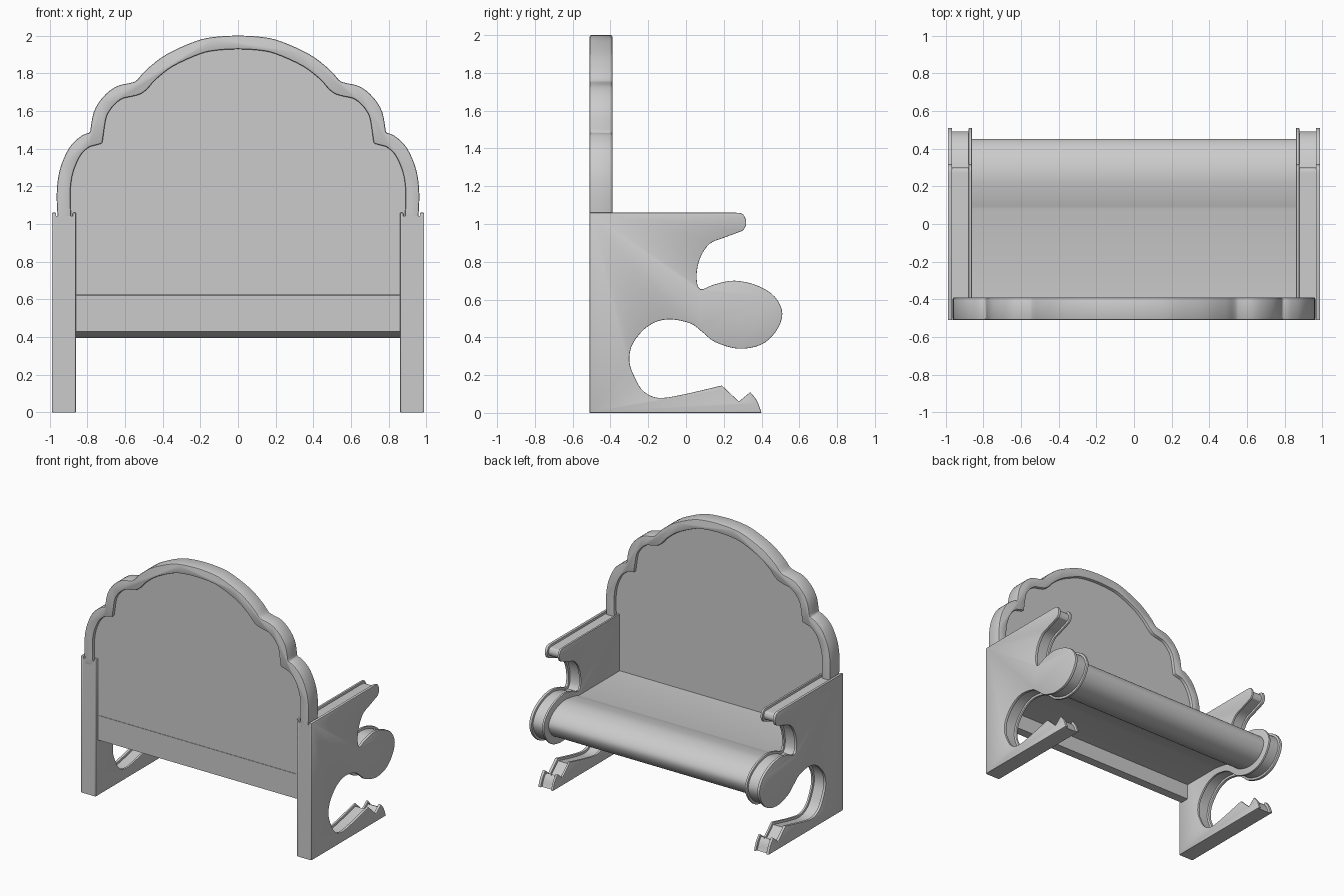
import bpy, bmesh
from mathutils import Vector

if "Cube" in bpy.data.objects:
    bpy.data.objects.remove(bpy.data.objects["Cube"], do_unlink=True)


def spline(*runs, steps=4):
    """Smooth curve through each run of points; corners stay where runs meet."""
    out = []
    for run in runs:
        p = [Vector(q) for q in run]
        p = [p[0]] + p + [p[-1]]
        for a, b, c, d in zip(p, p[1:], p[2:], p[3:]):
            for i in range(steps):
                t = i / steps
                out.append(0.5 * (2 * b + (c - a) * t + (2 * a - 5 * b + 4 * c - d) * t**2
                                  + (3 * b - a - 3 * c + d) * t**3))
        out.append(p[-1])
    return [q for i, q in enumerate(out) if i == 0 or (q - out[i - 1]).length > 1e-4]


def inset(path, dist):
    """Shift an open path to its right-hand side."""
    out = []
    for i, p in enumerate(path):
        d1 = (p - path[max(i - 1, 0)]).normalized()
        d2 = (path[min(i + 1, len(path) - 1)] - p).normalized()
        n1, n2 = Vector((d1.y, -d1.x)), Vector((d2.y, -d2.x))
        n = (n1 + n2).normalized()
        out.append(p + n * dist / max(n.dot(n2 if n2.length else n1), 0.6))
    return out


def prism(name, pts, axis, lo, hi, bevel=0.0):
    """Extrude an outline along x or y, with softened edges."""
    bm = bmesh.new()
    place = (lambda p, k: (k, p[0], p[1])) if axis == "x" else (lambda p, k: (p[0], k, p[1]))
    a = [bm.verts.new(place(p, lo)) for p in pts]
    b = [bm.verts.new(place(p, hi)) for p in pts]
    bm.faces.new(a)
    bm.faces.new(b)
    for i in range(len(pts)):
        j = (i + 1) % len(pts)
        bm.faces.new((a[i], a[j], b[j], b[i]))
    bmesh.ops.recalc_face_normals(bm, faces=bm.faces)
    if bevel:
        sharp = [e for e in bm.edges if e.calc_face_angle(0) > 1]
        bmesh.ops.bevel(bm, geom=sharp, offset=bevel, segments=2, profile=0.5,
                        affect="EDGES", clamp_overlap=True)
    mesh = bpy.data.meshes.new(name)
    bm.to_mesh(mesh)
    bm.free()
    obj = bpy.data.objects.new(name, mesh)
    bpy.context.collection.objects.link(obj)
    bpy.ops.object.select_all(action="DESELECT")
    obj.select_set(True)
    bpy.context.view_layer.objects.active = obj
    bpy.ops.object.shade_smooth_by_angle(angle=0.6)
    return obj


# Side outline (y, z): arm tip, scroll, round opening, notched foot
side = spline(
    [(.26, 1.06), (.3, 1.053), (.319, 1.01), (.305, .97), (.275, .955), (.2, .927),
     (.125, .895), (.075, .82), (.056, .725), (.075, .655), (.15, .68), (.255, .7),
     (.375, .675), (.47, .615), (.51, .525), (.475, .43), (.395, .36), (.275, .34),
     (.155, .375), (.09, .425), (.02, .475), (-.1, .495), (-.2, .46), (-.28, .37),
     (-.3, .275), (-.27, .185), (-.225, .115), (-.15, .08), (-.035, .093), (.19, .145)],
    [(.19, .145), (.28, .06)], [(.28, .06), (.34, .11)],
    [(.34, .11), (.375, .065), (.4, 0)])

GROOVE = 0.018
core = [Vector((p.x, max(p.y, 0))) for p in inset(side, GROOVE)]
lip_outline = [(-.51, 0), (-.51, 1.06)] + side
core_outline = [(-.51, 0), (-.51, 1.06 - GROOVE)] + core

# Each side is a recessed core between two thin edge plates
for label, s in (("right", -1), ("left", 1)):
    prism(label + "_side_core", core_outline, "x", s * .868, s * .978)
    prism(label + "_side_outer_plate", lip_outline, "x", s * .965, s * .987, .004)
    prism(label + "_side_inner_plate", lip_outline, "x", s * .86, s * .877, .004)

# Scalloped arch (x, z) from the centre to the right, then mirrored
half = spline(
    [(0, 2), (.11, 1.994), (.22, 1.972), (.38, 1.9), (.485, 1.82), (.535, 1.765),
     (.565, 1.75), (.645, 1.73), (.715, 1.675), (.765, 1.595), (.785, 1.485)],
    [(.785, 1.485), (.83, 1.468), (.895, 1.405), (.945, 1.29), (.962, 1.16), (.955, 1)])
arch = [Vector((-p.x, p.y)) for p in reversed(half[1:])] + half
prism("backrest_rim", arch + inset(arch, .072)[::-1], "y", -.51, -.39, .014)

# Flat infill panel inside the arch, and the rail under it
prism("backrest_panel", inset(arch, .04) + [(.87, .98), (.87, .622), (-.87, .622), (-.87, .98)],
      "y", -.485, -.415)
prism("back_rail", [(-.87, .43), (-.87, .62), (.87, .62), (.87, .43)], "y", -.485, -.415)

# Seat board ending in a rounded front roll
seat = spline([(.08, .62), (.15, .638), (.255, .65), (.35, .63), (.42, .585), (.452, .525),
               (.425, .455), (.365, .41), (.275, .395), (.18, .42), (.12, .46), (.05, .52),
               (-.1, .55)])
prism("seat_with_roll", seat + [(-.42, .55), (-.42, .62)], "x", -.87, .87)
